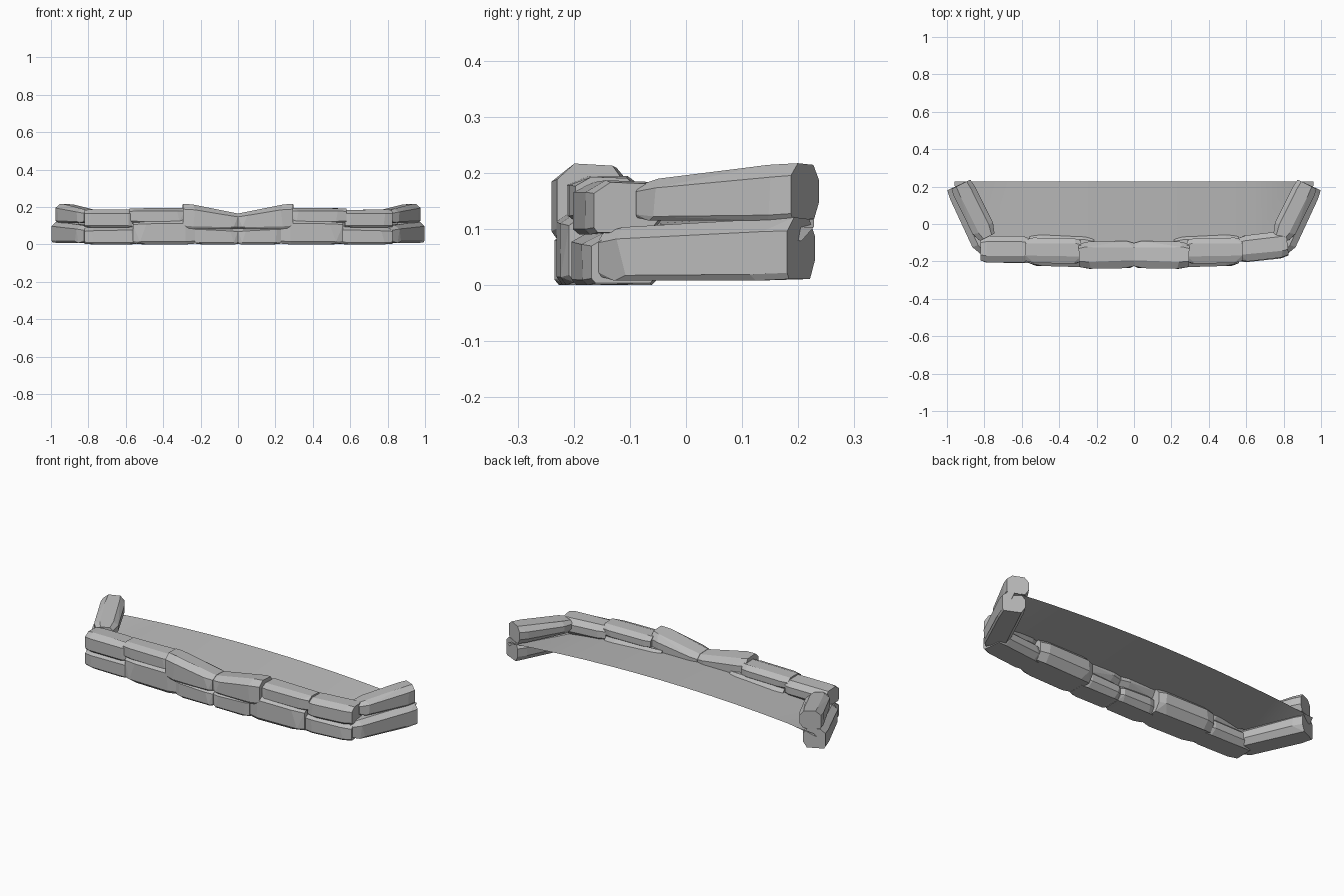
import bpy, bmesh, random
from mathutils import Vector

random.seed(4)
cube = bpy.data.objects.get("Cube")
if cube:
    bpy.data.objects.remove(cube)

stone_grey = bpy.data.materials.new("stone_grey")
stone_grey.use_nodes = True
GREY = (0.5, 0.5, 0.5, 1)
stone_grey.diffuse_color = GREY
bsdf = stone_grey.node_tree.nodes["Principled BSDF"]
bsdf.inputs["Base Color"].default_value = GREY
bsdf.inputs["Roughness"].default_value = 0.9


def add_object(name, bm):
    mesh = bpy.data.meshes.new(name)
    bm.to_mesh(mesh)
    bm.free()
    mesh.materials.append(stone_grey)
    obj = bpy.data.objects.new(name, mesh)
    bpy.context.collection.objects.link(obj)
    return obj


# Chiselled cross-section: (across, height), across -1 is the outer face
SECTION = [(-1, 0.1), (-0.88, 0), (0.65, 0), (1, 0.3),
           (1, 0.7), (0.6, 0.97), (-0.5, 1), (-1, 0.78)]


def stone(name, start, end, width, bottom, tops, ends=(0.85, 0.85), sides=(1, -1)):
    """A chipped block from start to end in plan, placed on the given sides."""
    a, b = Vector(start), Vector(end)
    along = (b - a).normalized()
    inward = Vector((-along.y, along.x))
    points = []
    for t, scale in [(0, ends[0]), (0.14, 1), (0.84, 1), (1, ends[1])]:
        top = tops[0] + (tops[1] - tops[0]) * t
        mid = (bottom + top) / 2
        for across, up in SECTION:
            jitter = random.uniform(-0.12, 0.12) * width if 0 < t < 1 else 0
            p = a.lerp(b, t) + along * jitter + inward * across * width / 2 * scale
            z = bottom + (top - bottom) * up
            points.append((max(p.x, 0.001), p.y, mid + (z - mid) * (scale + 1) / 2))
    for side in sides:
        bm = bmesh.new()
        for x, y, z in points:
            bm.verts.new((x * side, y, z))
        hull = bmesh.ops.convex_hull(bm, input=bm.verts)
        junk = set(hull["geom_interior"]) | set(hull["geom_unused"])
        bmesh.ops.delete(bm, geom=[g for g in junk if isinstance(g, bmesh.types.BMVert)],
                         context='VERTS')
        bmesh.ops.dissolve_limit(bm, angle_limit=0.12, verts=bm.verts, edges=bm.edges)
        bmesh.ops.recalc_face_normals(bm, faces=bm.faces)
        add_object(("left_" if side > 0 else "right_") + name, bm)


# Lower course
stone("lower_centre_stone", (0, -0.163), (0.23, -0.165), 0.14, 0, (0.09, 0.105))
stone("lower_tall_stone", (0.215, -0.14), (0.56, -0.13), 0.185, 0, (0.146, 0.14))
stone("lower_corner_stone", (0.54, -0.135), (0.82, -0.105), 0.15, 0, (0.1, 0.092),
      sides=(1,))
stone("lower_corner_stone", (0.54, -0.135), (0.82, -0.13), 0.15, 0, (0.1, 0.092),
      sides=(-1,))
stone("lower_end_stone", (0.785, -0.14), (0.945, 0.205), 0.13, 0.008, (0.1, 0.124),
      ends=(0.65, 0.9))

# Upper course
stone("upper_centre_stone", (0, -0.163), (0.295, -0.168), 0.145, 0.083, (0.168, 0.222))
stone("upper_middle_stone", (0.285, -0.145), (0.58, -0.14), 0.135, 0.115, (0.197, 0.196))
stone("upper_corner_stone", (0.565, -0.135), (0.82, -0.105), 0.14, 0.09, (0.187, 0.187),
      sides=(1,))
stone("upper_corner_stone", (0.565, -0.135), (0.82, -0.135), 0.14, 0.09, (0.187, 0.187),
      sides=(-1,))
stone("upper_end_stone", (0.785, -0.07), (0.925, 0.212), 0.125, 0.115, (0.185, 0.22),
      ends=(0.7, 0.9))

# Gently arched ground sheet held between the stones
bm = bmesh.new()
rows = []
COUNT = 12
for i in range(COUNT + 1):
    x = -0.96 + 1.92 * i / COUNT
    front = -0.13 + max(0, abs(x) - 0.75) * 1.6
    z = 0.15 - 0.05 * x * x
    rows.append([bm.verts.new((x, front, z - 0.025)), bm.verts.new((x, 0.228, z))])
for r, s in zip(rows, rows[1:]):
    bm.faces.new((r[0], s[0], s[1], r[1]))
for f in bm.faces:
    f.smooth = True
add_object("ground_sheet", bm)
